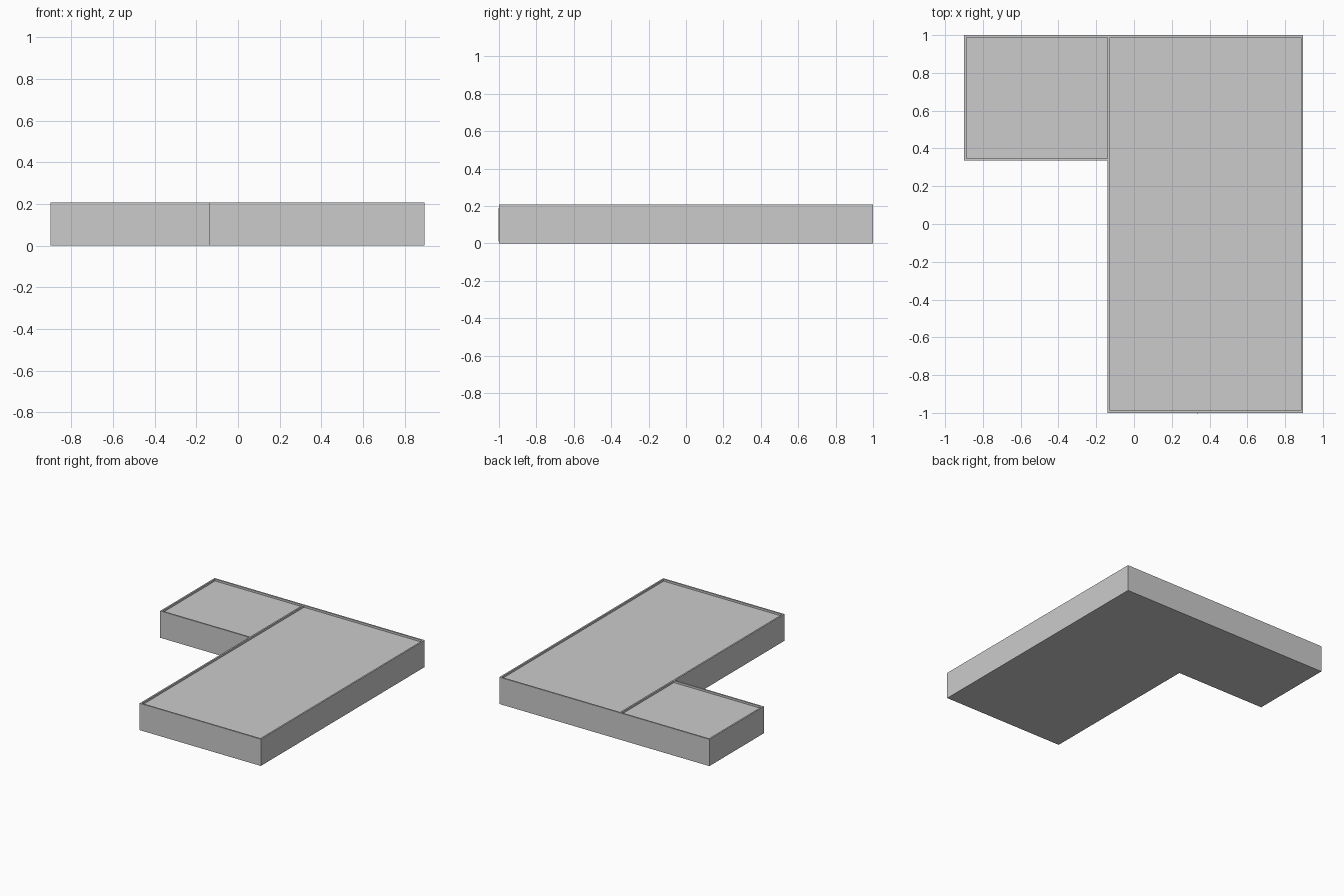
import bpy, bmesh

if "Cube" in bpy.data.objects:
    bpy.data.objects.remove(bpy.data.objects["Cube"])

HEIGHT = 0.207   # top of the parapet
ROOF = 0.192     # sunken roof level
RIM = 0.012      # parapet thickness
SPLIT = -0.14    # x where the side wing meets the main block


def prism(name, outline, z0, z1):
    """Extrude a flat outline between two heights."""
    bm = bmesh.new()
    face = bm.faces.new([bm.verts.new((x, y, z0)) for x, y in outline])
    new = bmesh.ops.extrude_face_region(bm, geom=[face])["geom"]
    top = [v for v in new if isinstance(v, bmesh.types.BMVert)]
    bmesh.ops.translate(bm, verts=top, vec=(0, 0, z1 - z0))
    bmesh.ops.recalc_face_normals(bm, faces=bm.faces)
    mesh = bpy.data.meshes.new(name)
    bm.to_mesh(mesh)
    bm.free()
    obj = bpy.data.objects.new(name, mesh)
    bpy.context.collection.objects.link(obj)
    return obj


def rect(x0, x1, y0, y1):
    return [(x0, y0), (x1, y0), (x1, y1), (x0, y1)]


# L-shaped building block
block = prism("building_block", [(-0.9, 1), (-0.9, 0.335), (SPLIT, 0.335),
                                 (SPLIT, -1), (0.895, -1), (0.895, 1)], 0, HEIGHT)

# Sunken roofs, leaving a parapet and a dividing wall
roofs = {
    "main_roof_cutter": rect(SPLIT + RIM, 0.895 - RIM, -1 + RIM, 1 - RIM),
    "wing_roof_cutter": rect(-0.9 + RIM, SPLIT, 0.335 + RIM, 1 - RIM),
}
for name, outline in roofs.items():
    cutter = prism(name, outline, ROOF, HEIGHT + 0.1)
    cutter.hide_render = True
    cutter.hide_viewport = True
    cut = block.modifiers.new(name, 'BOOLEAN')
    cut.operation = 'DIFFERENCE'
    cut.solver = 'EXACT'
    cut.object = cutter

# Narrow vertical joint strip on the front wall
prism("front_wall_joint", rect(0.333, 0.338, -1.002, -0.99), 0.01, 0.19)
